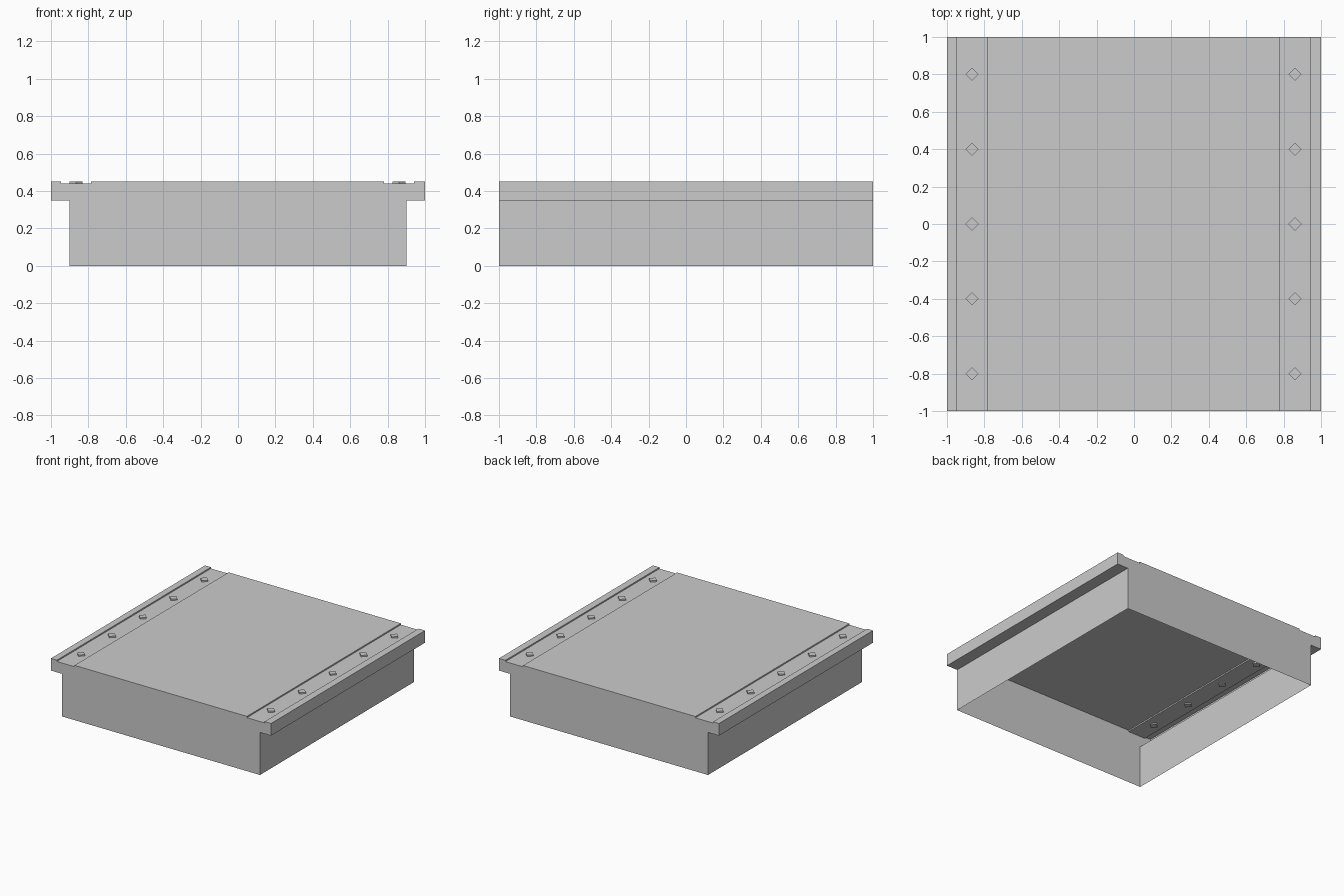
import bpy, bmesh, math
from mathutils import Matrix

if "Cube" in bpy.data.objects:
    bpy.data.objects.remove(bpy.data.objects["Cube"])


def finish(bm, name):
    bmesh.ops.recalc_face_normals(bm, faces=bm.faces)
    mesh = bpy.data.meshes.new(name)
    bm.to_mesh(mesh)
    bm.free()
    obj = bpy.data.objects.new(name, mesh)
    bpy.context.collection.objects.link(obj)
    return obj


# Hollow platform shell: cross-section with side ledges and two shallow channels, open underneath
TOP, FLOOR, LEDGE = 0.45, 0.439, 0.35
profile = [(-0.9, 0), (-0.9, LEDGE), (-1, LEDGE), (-1, TOP),
           (-0.946, TOP), (-0.946, FLOOR), (-0.786, FLOOR), (-0.786, TOP),
           (0.781, TOP), (0.781, FLOOR), (0.941, FLOOR), (0.941, TOP),
           (1, TOP), (1, LEDGE), (0.9, LEDGE), (0.9, 0)]
bm = bmesh.new()
front = [bm.verts.new((x, -1, z)) for x, z in profile]
back = [bm.verts.new((x, 1, z)) for x, z in profile]
for i in range(len(profile) - 1):
    bm.faces.new((front[i], front[i + 1], back[i + 1], back[i]))
bm.faces.new(front)
bm.faces.new(back[::-1])
finish(bm, "platform_shell")

# Diamond bolts along both channels
bm = bmesh.new()
for x in (-0.866, 0.861):
    for k in range(-2, 3):
        bmesh.ops.create_cone(bm, cap_ends=True, segments=4, radius1=0.035, radius2=0.035,
                              depth=0.02, matrix=Matrix.Translation((x, 0.4 * k, 0.44)))

# Turn each bolt so its corners point along x and y
for v in bm.verts:
    cx = -0.866 if v.co.x < 0 else 0.861
    cy = round(v.co.y / 0.4) * 0.4
    dx, dy = v.co.x - cx, v.co.y - cy
    if abs(abs(dx) - abs(dy)) < 0.01:
        c = math.sqrt(0.5)
        v.co.x, v.co.y = cx + c * (dx - dy), cy + c * (dx + dy)
finish(bm, "channel_bolts")
